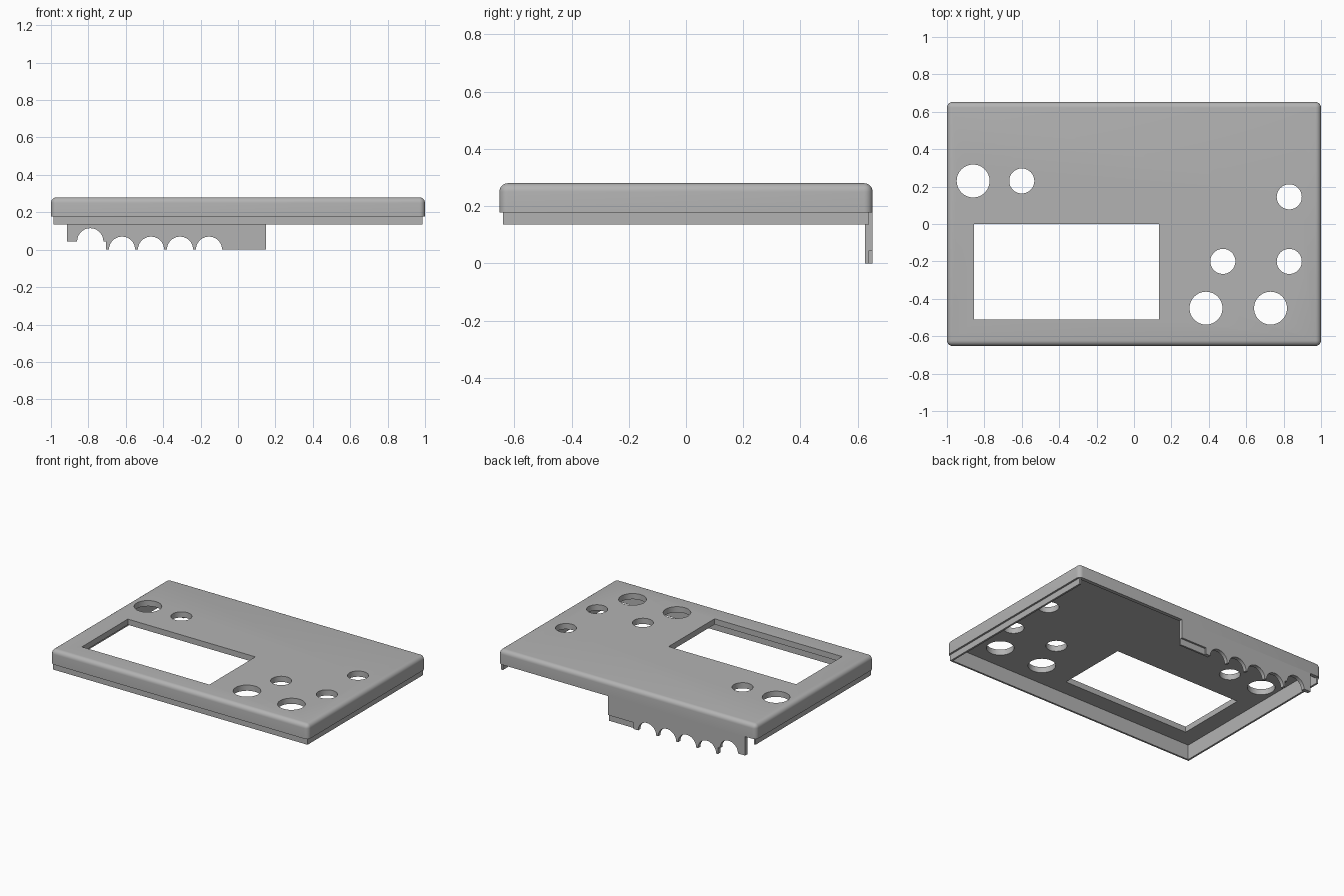
import bpy, bmesh, math

cube = bpy.data.objects.get("Cube")
if cube:
    bpy.data.objects.remove(cube, do_unlink=True)

grey = bpy.data.materials.new("plain grey")
grey.use_nodes = True
grey.diffuse_color = (0.45, 0.45, 0.45, 1)
grey.node_tree.nodes["Principled BSDF"].inputs["Base Color"].default_value = (0.45, 0.45, 0.45, 1)

X, Y = 1.0, 0.652                  # outer half sizes
WALL, HALF = 0.026, 0.013          # full wall, and the half-thick rebate
Z_LIP, Z_RIM, Z_CEIL, Z_TOP = 0.135, 0.178, 0.24, 0.28


def finish(name, bm):
    bmesh.ops.recalc_face_normals(bm, faces=bm.faces)
    mesh = bpy.data.meshes.new(name)
    bm.to_mesh(mesh)
    bm.free()
    obj = bpy.data.objects.new(name, mesh)
    bpy.context.collection.objects.link(obj)
    mesh.materials.append(grey)
    return obj


def box_mesh(x0, x1, y0, y1, z0, z1):
    bm = bmesh.new()
    bmesh.ops.create_cube(bm, size=1)
    for v in bm.verts:
        v.co.x = x1 if v.co.x > 0 else x0
        v.co.y = y1 if v.co.y > 0 else y0
        v.co.z = z1 if v.co.z > 0 else z0
    return bm


def box(name, *extent):
    return finish(name, box_mesh(*extent))


def cut(target, cutter):
    mod = target.modifiers.new("cut", "BOOLEAN")
    mod.operation = "DIFFERENCE"
    mod.solver = "EXACT"
    mod.object = cutter
    bpy.context.view_layer.objects.active = target
    bpy.ops.object.modifier_apply(modifier=mod.name)
    bpy.data.objects.remove(cutter, do_unlink=True)


def panel(name, outline, y0, y1):
    """Extrude an x-z outline from y0 to y1."""
    bm = bmesh.new()
    face = bm.faces.new([bm.verts.new((x, y0, z)) for x, z in outline])
    new = bmesh.ops.extrude_face_region(bm, geom=[face])["geom"]
    moved = [v for v in new if isinstance(v, bmesh.types.BMVert)]
    bmesh.ops.translate(bm, verts=moved, vec=(0, y1 - y0, 0))
    return finish(name, bm)


def arch(x, z, r=0.07, steps=20):
    angles = [math.pi * (1 - i / steps) for i in range(steps + 1)]
    return [(x + r * math.cos(a), z + r * math.sin(a)) for a in angles]


# Cover: box with rounded top and corners, hollowed from below
bm = box_mesh(-X, X, -Y, Y, Z_RIM, Z_TOP)
edges = [e for e in bm.edges if max(v.co.z for v in e.verts) > Z_TOP - 0.01]
bmesh.ops.bevel(bm, geom=edges, offset=0.03, segments=6, profile=0.5, affect="EDGES")
cover = finish("cover", bm)
cut(cover, box("cavity_cutter", -X + WALL, X - WALL, -Y + WALL, Y - WALL, 0, Z_CEIL))

# Display window and control holes
cut(cover, box("window_cutter", -0.855, 0.135, -0.51, 0, 0, 1))
BIG, SMALL = 0.088, 0.067
for x, y, r in [(-0.86, 0.23, BIG), (0.385, -0.45, BIG), (0.73, -0.45, BIG),
                (-0.6, 0.23, SMALL), (0.83, 0.145, SMALL),
                (0.475, -0.2, SMALL), (0.83, -0.2, SMALL)]:
    bm = bmesh.new()
    bmesh.ops.create_cone(bm, cap_ends=True, segments=48, radius1=r, radius2=r, depth=1)
    bmesh.ops.translate(bm, verts=bm.verts, vec=(x, y, 0.3))
    cut(cover, finish("hole_cutter", bm))

# Locating lip on the front and both sides
box("front_lip", -X + HALF, X - HALF, -Y + HALF, -Y + WALL, Z_LIP, Z_RIM)
for name, s in (("left_lip", 1), ("right_lip", -1)):
    a, b = sorted((s * (X - HALF), s * (X - WALL)))
    box(name, a, b, -Y + WALL, Y - HALF, Z_LIP, Z_RIM)

# Rear connector skirt in two layers, with half-round cable openings
STEP = 0.045
left_end, right_end = 0.15, -0.915
bottom = [(right_end, STEP)] + arch(-0.79, STEP) + [(-0.705, STEP), (-0.705, 0)]
for i in range(4):
    bottom += arch(-0.62 + 0.155 * i, 0)
top = [(left_end, Z_RIM), (right_end, Z_RIM)]
panel("skirt_inner", bottom + [(left_end, 0)] + top, Y - WALL, Y - HALF)
panel("skirt_outer", bottom + [(-0.05, 0), (-0.05, STEP), (left_end, STEP)] + top, Y - HALF, Y)

# Smooth rounded surfaces, keep hard edges
bpy.ops.object.select_all(action="DESELECT")
for obj in bpy.context.scene.objects:
    if obj.type == "MESH":
        obj.select_set(True)
        bpy.context.view_layer.objects.active = obj
bpy.ops.object.shade_smooth_by_angle(angle=math.radians(30))
